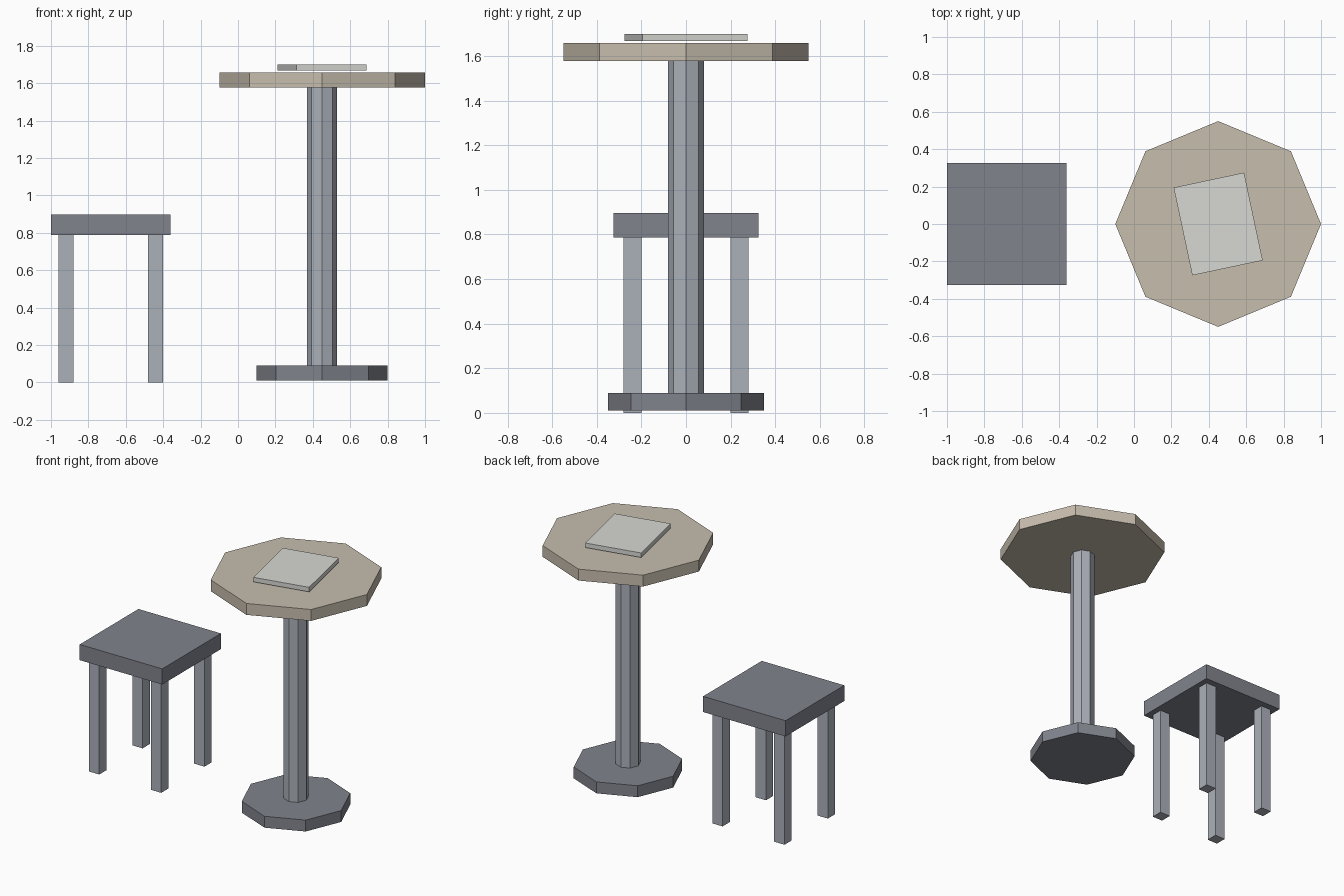
import bpy
from math import radians

if "Cube" in bpy.data.objects:
    bpy.data.objects.remove(bpy.data.objects["Cube"])


def material(name, rgb):
    m = bpy.data.materials.new(name)
    m.diffuse_color = (*rgb, 1)
    m.use_nodes = True
    m.node_tree.nodes["Principled BSDF"].inputs["Base Color"].default_value = m.diffuse_color
    return m


DARK = material("dark_grey", (0.22, 0.23, 0.27))
METAL = material("light_grey", (0.41, 0.44, 0.49))
BEIGE = material("beige", (0.57, 0.51, 0.42))
PAPER = material("off_white", (0.68, 0.68, 0.65))


def finish(name, mat):
    ob = bpy.context.object
    ob.name = ob.data.name = name
    ob.data.materials.append(mat)
    return ob


def box(name, x, y, z0, z1, sx, sy, mat, turn=0):
    bpy.ops.mesh.primitive_cube_add(size=1, location=(x, y, (z0 + z1) / 2))
    ob = finish(name, mat)
    ob.scale = (sx, sy, z1 - z0)
    bpy.ops.object.transform_apply(location=False, rotation=False, scale=True)
    ob.rotation_euler.z = radians(turn)
    return ob


def octagon(name, x, z0, z1, radius, mat):
    bpy.ops.mesh.primitive_cylinder_add(vertices=8, radius=radius, depth=z1 - z0,
                                        location=(x, 0, (z0 + z1) / 2))
    return finish(name, mat)


# Stool: square seat on four legs
STOOL_X = -0.68
box("seat", STOOL_X, 0, 0.787, 0.897, 0.64, 0.65, DARK)
for side, sx in (("left", -1), ("right", 1)):
    for end, sy in (("front", -1), ("back", 1)):
        box(f"{end}_{side}_leg", STOOL_X + sx * 0.24, sy * 0.24, 0, 0.787,
            0.08, 0.08, METAL)

# Pedestal table: octagonal foot, column and top
TABLE_X = 0.45
octagon("table_foot", TABLE_X, 0.01, 0.09, 0.35, DARK)
octagon("table_column", TABLE_X, 0.09, 1.578, 0.08, METAL)
octagon("table_top", TABLE_X, 1.578, 1.658, 0.55, BEIGE)

# Thin sheet lying turned on the table
box("menu_sheet", TABLE_X, 0, 1.667, 1.699, 0.385, 0.48, PAPER, turn=12)
